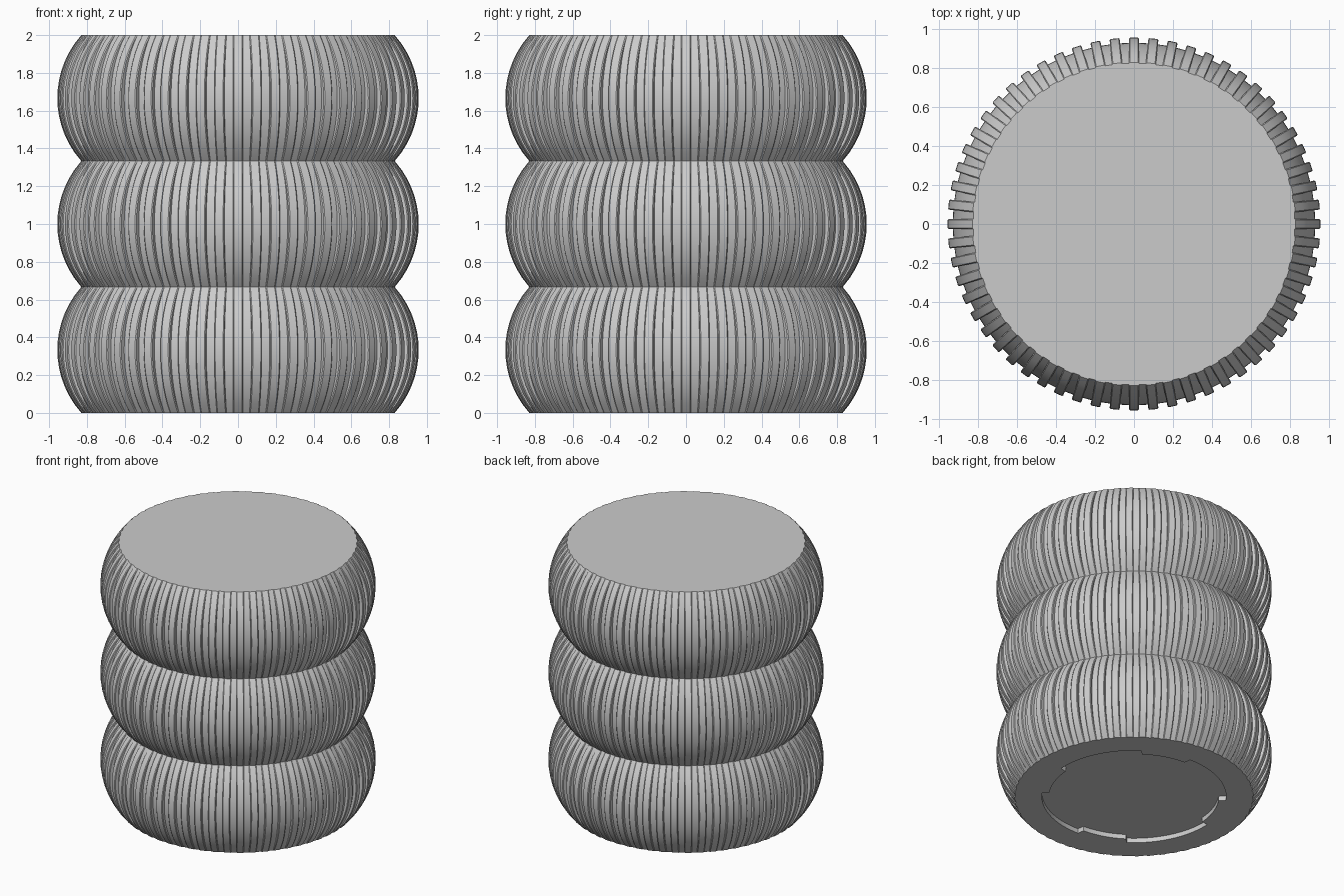
import bpy, bmesh
from math import sin, cos, radians, sqrt

cube = bpy.data.objects.get("Cube")
if cube:
    bpy.data.objects.remove(cube, do_unlink=True)

RIBS, LOBES, STEPS = 60, 3, 14
HEIGHT = 2.0
HALF = HEIGHT / LOBES / 2      # half height of one bulge
RIB_HALF, CHAMFER = 0.026, 0.005
RECESS_DEPTH = 0.035

grey = bpy.data.materials.new("light_grey")
grey.use_nodes = True
grey.diffuse_color = (0.6, 0.6, 0.6, 1)
grey.node_tree.nodes["Principled BSDF"].inputs["Base Color"].default_value = (0.6, 0.6, 0.6, 1)


def bulge(z, neck, rise):
    """Radius of a circular-arc bulge at height z from its middle."""
    r = (HALF ** 2 + rise ** 2) / (2 * rise)
    return neck + rise - r + sqrt(r * r - z * z)


def ribbed_ring(bm, z, groove, crest):
    """One horizontal outline: narrow parallel-sided ribs around a circle."""
    w, c = RIB_HALF, CHAMFER
    shoulder = max(groove, crest - c)
    outline = [(-w, groove), (-w, shoulder), (c - w, crest),
               (w - c, crest), (w, shoulder), (w, groove)]
    ring = []
    for k in range(RIBS):
        a = radians(k * 360 / RIBS)
        for side, r in outline:
            out = sqrt(r * r - side * side)
            ring.append(bm.verts.new((out * cos(a) - side * sin(a),
                                      out * sin(a) + side * cos(a), z)))
    return ring


def bridge(bm, low, high):
    n = len(low)
    for i in range(n):
        j = (i + 1) % n
        bm.faces.new((low[i], low[j], high[j], high[i]))


def socket_ring(bm, z):
    """Round socket outline with four inward locking lugs."""
    ring = []
    for i in range(RIBS * 6):
        deg = i - 2.5
        r = 0.59 if 55 < deg % 90 < 87 else 0.64
        ring.append(bm.verts.new((r * cos(radians(deg)), r * sin(radians(deg)), z)))
    return ring


bm = bmesh.new()

# Three stacked ribbed bulges
rings = []
for s in range(LOBES * STEPS + 1):
    z = HEIGHT * s / (LOBES * STEPS)
    local = ((s % STEPS) / STEPS * 2 - 1) * HALF
    rings.append(ribbed_ring(bm, z, bulge(local, 0.825, 0.105), bulge(local, 0.83, 0.127)))
for low, high in zip(rings, rings[1:]):
    bridge(bm, low, high)

# Flat top
bm.faces.new(rings[-1])

# Underside with shallow lugged socket
rim = socket_ring(bm, 0)
floor = socket_ring(bm, RECESS_DEPTH)
bridge(bm, rim, rings[0])
bridge(bm, floor, rim)
bm.faces.new(list(reversed(floor)))

bmesh.ops.recalc_face_normals(bm, faces=bm.faces)
mesh = bpy.data.meshes.new("ribbed_body")
bm.to_mesh(mesh)
bm.free()
mesh.materials.append(grey)
body = bpy.data.objects.new("ribbed_body", mesh)
bpy.context.collection.objects.link(body)

bpy.ops.object.select_all(action='DESELECT')
body.select_set(True)
bpy.context.view_layer.objects.active = body
bpy.ops.object.shade_smooth_by_angle(angle=radians(30))
